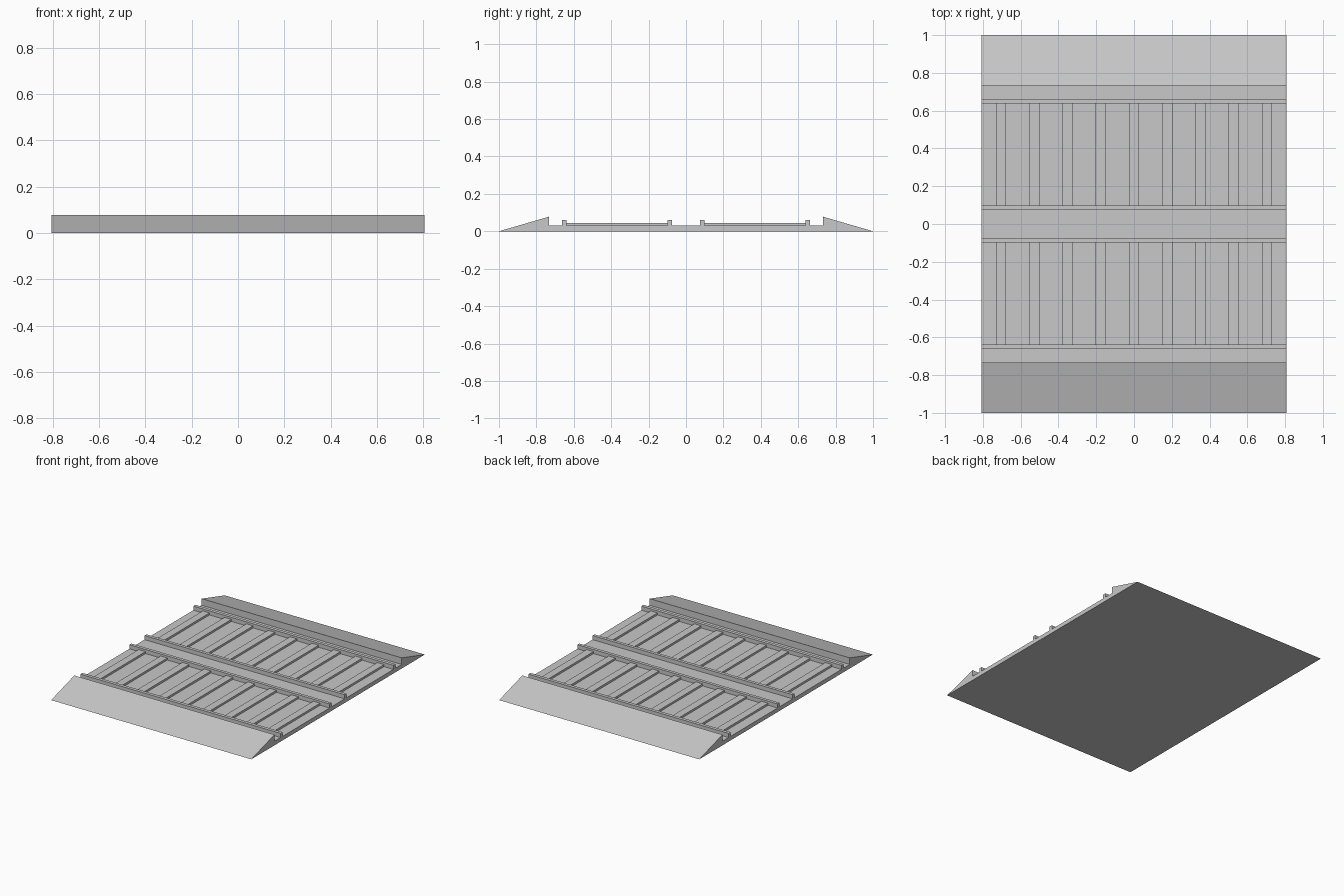
import bpy

cube = bpy.data.objects.get("Cube")
if cube:
    bpy.data.objects.remove(cube, do_unlink=True)

HALF_X = 0.807
BED_Z = 0.03

grey = bpy.data.materials.new("concrete_grey")
grey.use_nodes = True
colour = (0.58, 0.58, 0.58, 1)
grey.diffuse_color = colour
grey.node_tree.nodes["Principled BSDF"].inputs["Base Color"].default_value = colour


def extrude_x(name, profile, x0, x1):
    """Solid made by sweeping a (y, z) outline from x0 to x1."""
    n = len(profile)
    verts = [(x, y, z) for x in (x0, x1) for y, z in profile]
    faces = [tuple(reversed(range(n))), tuple(range(n, 2 * n))]
    faces += [(i, (i + 1) % n, n + (i + 1) % n, n + i) for i in range(n)]
    mesh = bpy.data.meshes.new(name)
    mesh.from_pydata(verts, [], faces)
    mesh.materials.append(grey)
    obj = bpy.data.objects.new(name, mesh)
    bpy.context.collection.objects.link(obj)
    return obj


def box(name, x0, x1, y0, y1, z0, z1):
    return extrude_x(name, [(y0, z0), (y1, z0), (y1, z1), (y0, z1)], x0, x1)


# Track bed with a ramp along the front and back edges
bed = [(-1, 0), (1, 0), (0.733, 0.078), (0.733, BED_Z),
       (-0.733, BED_Z), (-0.733, 0.078)]
extrude_x("track_bed", bed, -HALF_X, HALF_X)

# Two tracks, each with a pair of rails and nine sleepers between them
INNER, OUTER = (0.076, 0.099), (0.638, 0.662)
for side, label in ((-1, "front"), (1, "back")):
    for rail, (a, b) in (("inner", INNER), ("outer", OUTER)):
        y0, y1 = sorted((side * a, side * b))
        box(f"{label}_{rail}_rail", -HALF_X, HALF_X, y0, y1, BED_Z, 0.06)
    y0, y1 = sorted((side * INNER[1], side * OUTER[0]))
    for i in range(9):
        x = (i - 4) * 0.176
        box(f"{label}_sleeper_{i + 1}", x - 0.0275, x + 0.0275, y0, y1, BED_Z, 0.045)
